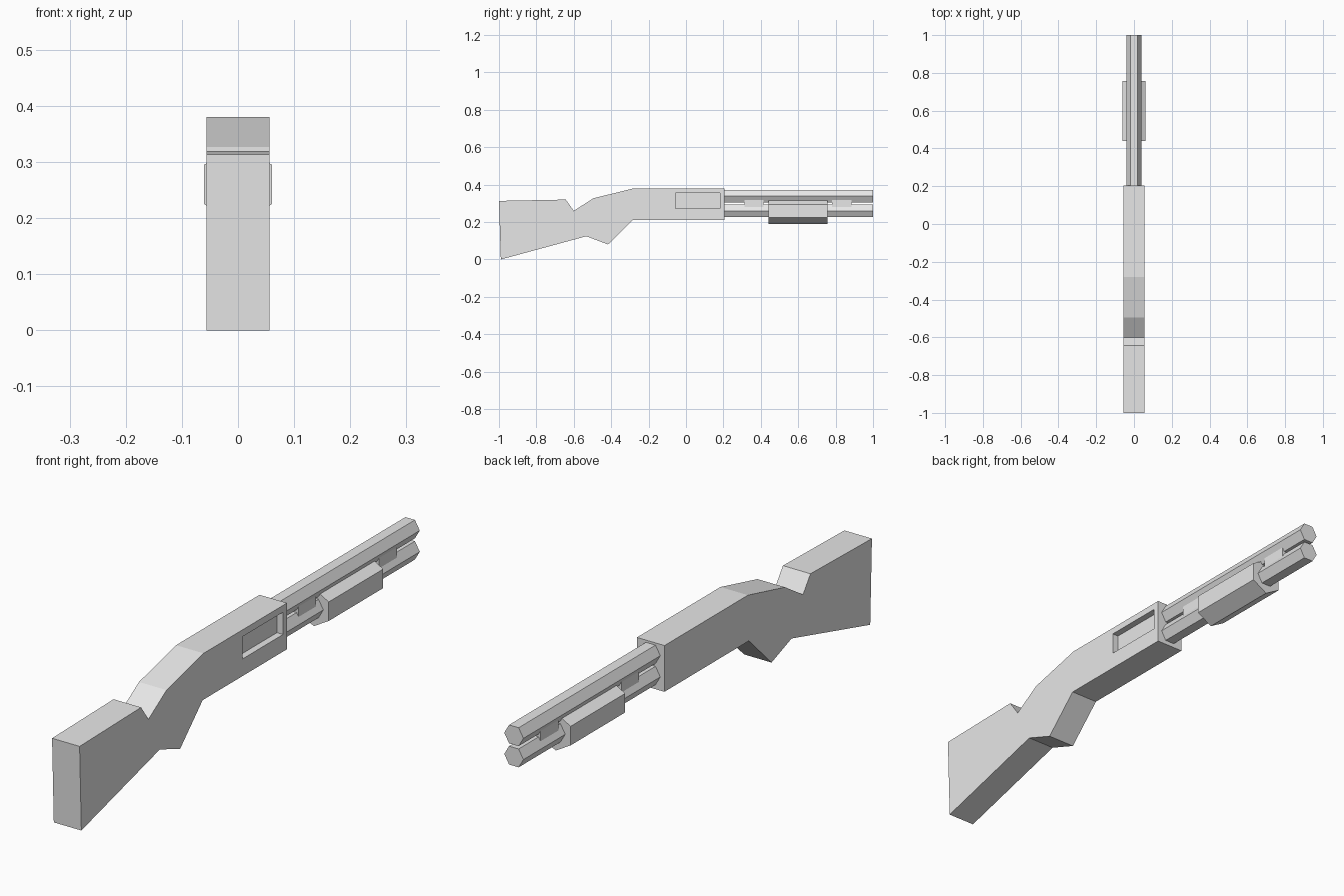
import bpy, bmesh, math
from mathutils import Vector

cube = bpy.data.objects.get("Cube")
if cube:
    bpy.data.objects.remove(cube, do_unlink=True)

grey = bpy.data.materials.new("plain grey")
grey.use_nodes = True
grey.diffuse_color = (0.8, 0.8, 0.8, 1)
grey.node_tree.nodes["Principled BSDF"].inputs["Base Color"].default_value = grey.diffuse_color


def extrude(name, section, offset):
    """Close a flat section and sweep it along offset into a solid."""
    bm = bmesh.new()
    face = bm.faces.new([bm.verts.new(p) for p in section])
    swept = bmesh.ops.extrude_face_region(bm, geom=[face], use_keep_orig=True)
    moved = [g for g in swept["geom"] if isinstance(g, bmesh.types.BMVert)]
    bmesh.ops.translate(bm, verts=moved, vec=Vector(offset))
    bmesh.ops.recalc_face_normals(bm, faces=bm.faces)
    mesh = bpy.data.meshes.new(name)
    bm.to_mesh(mesh)
    bm.free()
    mesh.materials.append(grey)
    obj = bpy.data.objects.new(name, mesh)
    bpy.context.collection.objects.link(obj)
    return obj


def hex_bar(name, y0, y1, z, radius, turn=0):
    """Six-sided bar along y; turn is the rotation of its corners."""
    angles = [math.radians(60 * i + turn) for i in range(6)]
    ring = [(radius * math.cos(a), y0, z + radius * math.sin(a)) for a in angles]
    return extrude(name, ring, (0, y1 - y0, 0))


def box(name, x0, x1, y0, y1, z0, z1):
    base = [(x0, y0, z0), (x1, y0, z0), (x1, y1, z0), (x0, y1, z0)]
    return extrude(name, base, (0, 0, z1 - z0))


# Stock, grip and receiver as one side profile (y, z)
HALF = 0.056
profile = [(-1, 0.313), (-0.643, 0.32), (-0.6, 0.26), (-0.495, 0.327),
           (-0.28, 0.38), (0.205, 0.38), (0.205, 0.21), (-0.285, 0.21),
           (-0.417, 0.08), (-0.533, 0.124), (-0.99, 0)]
body = extrude("stock_and_receiver", [(-HALF, y, z) for y, z in profile],
               (2 * HALF, 0, 0))

# Ejection port recessed into the +x side
cutter = box("port_cutter", HALF - 0.025, HALF + 0.05, -0.055, 0.182, 0.273, 0.355)
cutter.hide_render = True
cutter.display_type = 'WIRE'
port = body.modifiers.new("ejection_port", 'BOOLEAN')
port.operation = 'DIFFERENCE'
port.solver = 'EXACT'
port.object = cutter

# Barrel above, magazine tube below
hex_bar("barrel", 0.2, 1, 0.338, 0.039)
hex_bar("magazine_tube", 0.2, 1, 0.26, 0.039)

# Sliding fore grip around the tube
hex_bar("fore_grip", 0.44, 0.757, 0.26, 0.07, turn=30)

# Spacers joining barrel and tube
for name, y0, y1 in (("rear_spacer", 0.313, 0.415), ("front_spacer", 0.78, 0.884)):
    box(name, -0.0275, 0.0275, y0, y1, 0.262, 0.336)

# Bake the port so the cutter is no longer needed
bpy.context.view_layer.update()
depsgraph = bpy.context.evaluated_depsgraph_get()
cut_mesh = bpy.data.meshes.new_from_object(body.evaluated_get(depsgraph))
body.modifiers.clear()
body.data = cut_mesh
bpy.data.objects.remove(cutter, do_unlink=True)
